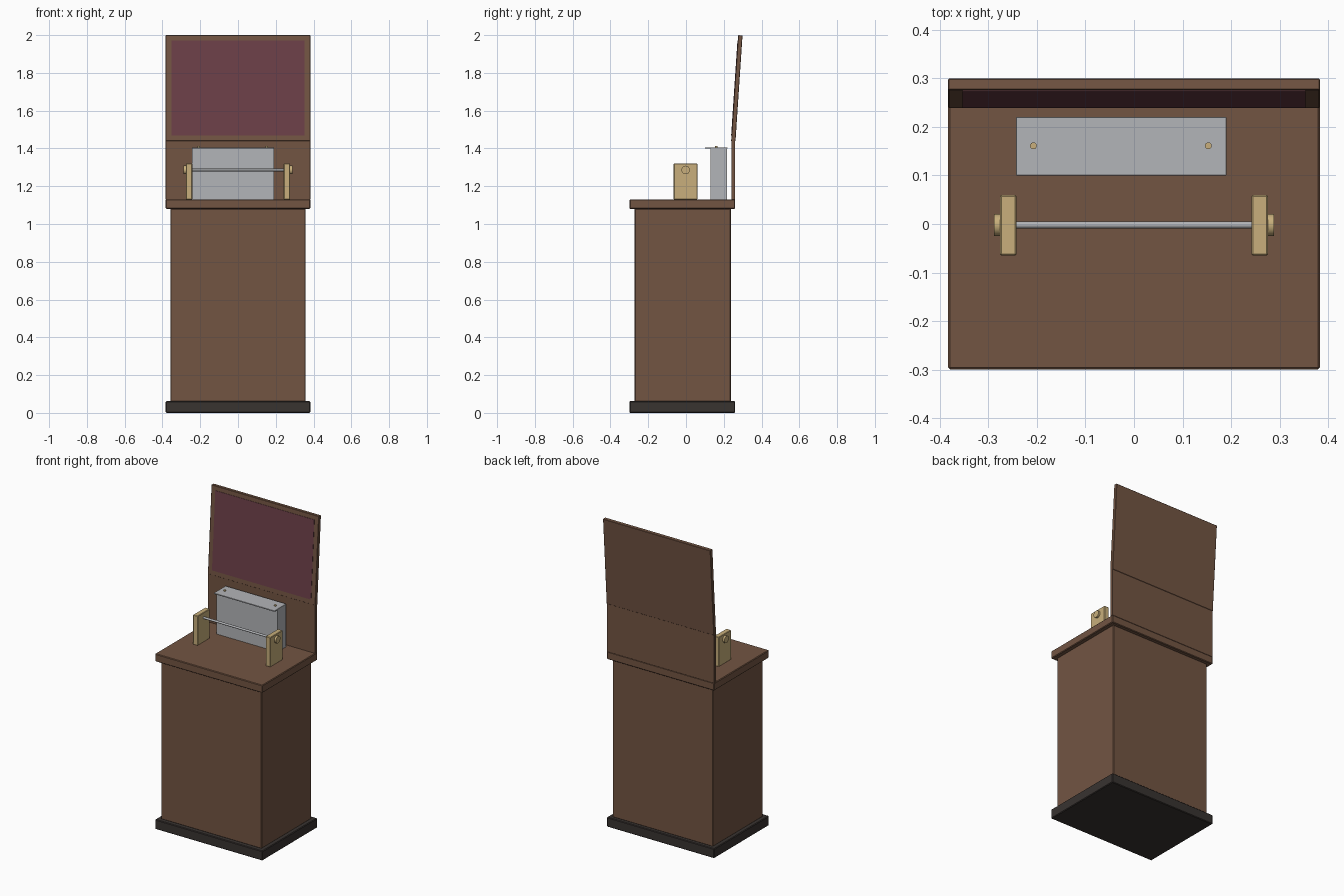
import bpy, math
from mathutils import Matrix, Vector

if "Cube" in bpy.data.objects:
    bpy.data.objects.remove(bpy.data.objects["Cube"])


def mat(name, r, g, b):
    m = bpy.data.materials.new(name)
    m.diffuse_color = (r, g, b, 1)
    m.use_nodes = True
    m.node_tree.nodes["Principled BSDF"].inputs["Base Color"].default_value = m.diffuse_color
    return m


wood = mat("wood", 0.17, 0.09, 0.055)
dark = mat("dark_wood", 0.04, 0.033, 0.03)
velvet = mat("velvet", 0.15, 0.05, 0.065)
brass = mat("brass", 0.58, 0.43, 0.2)
steel = mat("steel", 0.45, 0.46, 0.48)


def finish(o, name, m, bevel=0):
    o.name = name
    o.data.materials.append(m)
    if bevel:
        b = o.modifiers.new("bevel", 'BEVEL')
        b.width, b.segments = bevel, 1
    return o


def box(name, x, y, z, m, bevel=0.0):
    lo, hi = Vector((x[0], y[0], z[0])), Vector((x[1], y[1], z[1]))
    bpy.ops.mesh.primitive_cube_add(size=1)
    o = bpy.context.object
    o.data.transform(Matrix.Translation((lo + hi) / 2) @ Matrix.Diagonal((*(hi - lo), 1)))
    return finish(o, name, m, bevel)


def cyl(name, r, depth, loc, m, along_x=False, sides=24):
    bpy.ops.mesh.primitive_cylinder_add(vertices=sides, radius=r, depth=depth, location=loc,
                                        rotation=(0, math.pi / 2 if along_x else 0, 0))
    o = finish(bpy.context.object, name, m)
    bpy.ops.object.shade_smooth_by_angle(angle=math.radians(40))
    return o


W = 0.383

# cabinet
box("plinth", (-W, W), (-0.299, 0.26), (0, 0.062), dark, 0.004)
box("cabinet_body", (-0.358, 0.358), (-0.272, 0.238), (0.06, 1.082), wood, 0.004)
box("worktop", (-W, W), (-0.299, 0.26), (1.08, 1.13), wood, 0.004)

# back board and the lid leaning back above it
box("back_board", (-W, W), (0.24, 0.26), (1.128, 1.442), wood, 0.001)
lid = [box("lid", (-W, W), (0, 0.023), (0, 0.562), wood, 0.002),
       box("lid_lining", (-0.353, 0.353), (-0.002, 0.004), (0.03, 0.533), velvet)]
for o in lid:
    o.location = (0, 0.239, 1.439)
    o.rotation_euler.x = -math.radians(3.8)

# metal case with overhanging cover and two screws
box("case_body", (-0.243, 0.19), (0.13, 0.217), (1.13, 1.402), steel)
box("case_cover", (-0.243, 0.19), (0.10, 0.22), (1.40, 1.406), steel, 0.001)
for x in (-0.207, 0.153):
    cyl("cover_screw", 0.007, 0.008, (x, 0.161, 1.409), brass, sides=16)

# roller between two brackets, with end knobs
for s in (-1, 1):
    box("bracket", sorted((s * 0.242, s * 0.276)), (-0.065, 0.06), (1.129, 1.32), brass, 0.003)
    cyl("end_knob", 0.0225, 0.014, (s * 0.281, -0.002, 1.286), brass, True)
cyl("roller_rod", 0.007, 0.51, (0, -0.002, 1.286), steel, True)
